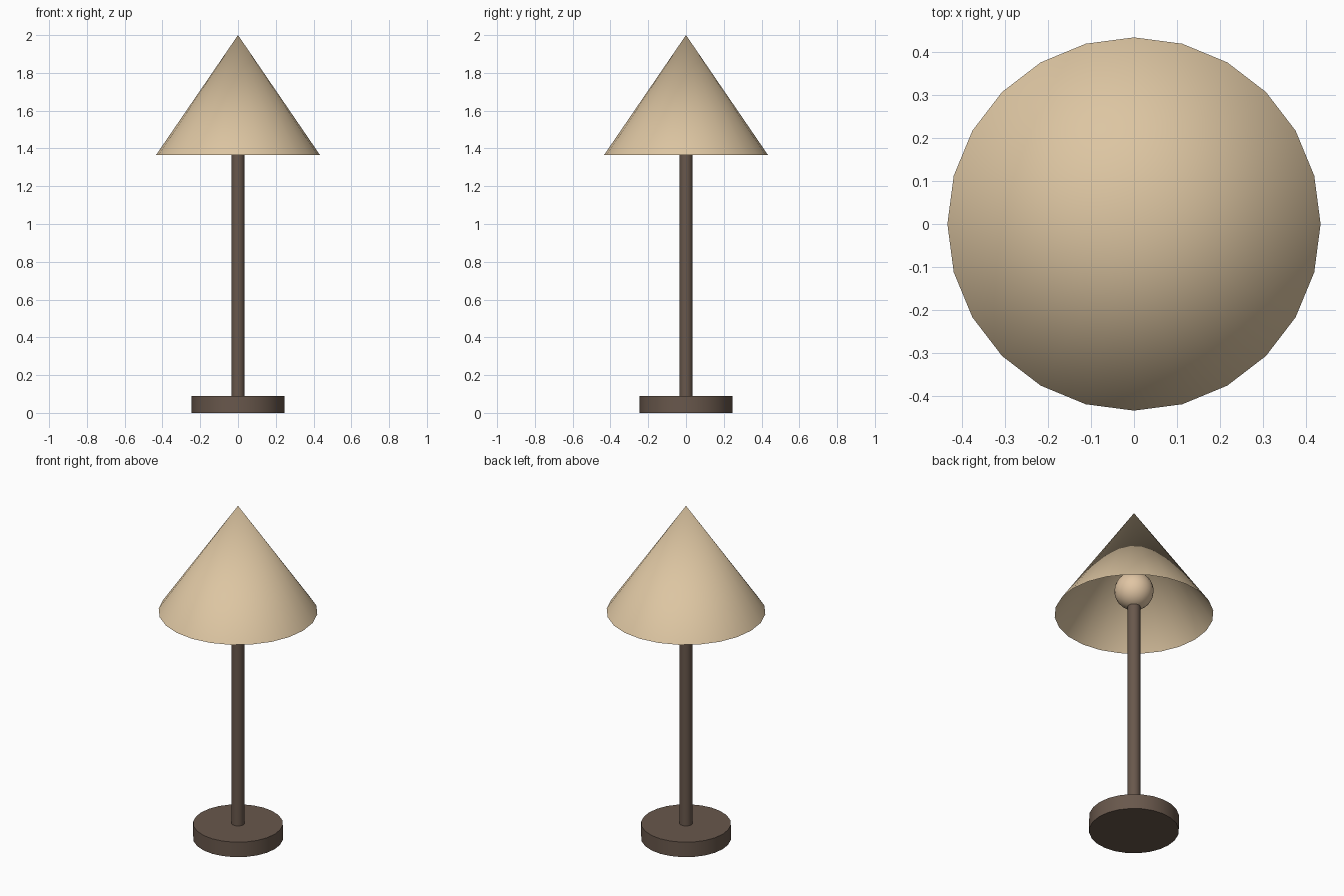
import bpy
import math

cube = bpy.data.objects.get("Cube")
if cube:
    bpy.data.objects.remove(cube, do_unlink=True)


def material(name, colour):
    mat = bpy.data.materials.new(name)
    mat.use_nodes = True
    mat.diffuse_color = (*colour, 1)
    mat.node_tree.nodes["Principled BSDF"].inputs["Base Color"].default_value = (*colour, 1)
    return mat


def finish(name, mat):
    obj = bpy.context.object
    obj.name = name
    obj.data.materials.append(mat)
    bpy.ops.object.shade_smooth_by_angle(angle=math.radians(40))
    return obj


def cylinder(name, radius, bottom, top, mat, sides=24):
    bpy.ops.mesh.primitive_cylinder_add(vertices=sides, radius=radius, depth=top - bottom,
                                        location=(0, 0, (bottom + top) / 2))
    return finish(name, mat)


brown = material("dark brown", (0.14, 0.097, 0.072))
cream = material("cream fabric", (0.72, 0.56, 0.36))
glow = material("warm bulb", (0.75, 0.56, 0.37))

# Weighted foot and upright
cylinder("base", 0.245, 0, 0.09, brown)
cylinder("pole", 0.035, 0.09, 1.43, brown)

# Bulb resting on the pole
bpy.ops.mesh.primitive_uv_sphere_add(segments=24, ring_count=16, radius=0.107, location=(0, 0, 1.51))
finish("bulb", glow)

# Open conical shade
bpy.ops.mesh.primitive_cone_add(vertices=24, radius1=0.434, radius2=0, depth=0.635,
                                end_fill_type='NOTHING', location=(0, 0, 1.6825))
finish("lampshade", cream)
